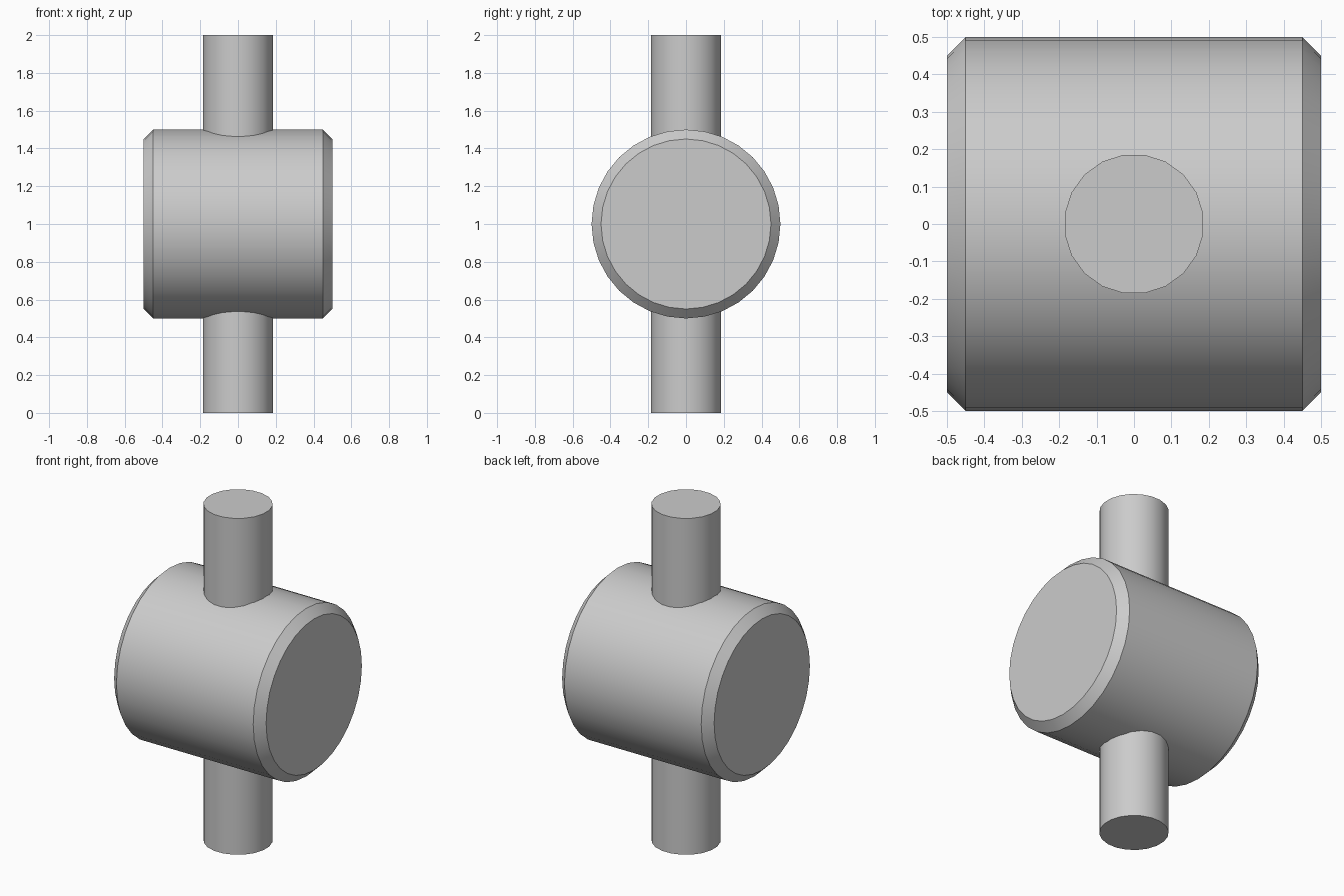
import bpy
import bmesh
from math import cos, sin, pi, radians
from mathutils import Matrix

cube = bpy.data.objects.get("Cube")
if cube:
    bpy.data.objects.remove(cube, do_unlink=True)

grey = bpy.data.materials.new("light grey metal")
grey.use_nodes = True
colour = (0.6, 0.6, 0.6, 1)
grey.diffuse_color = colour
grey.node_tree.nodes["Principled BSDF"].inputs["Base Color"].default_value = colour


def lathe(name, profile, sides, matrix, phase=0.0):
    """Closed solid of revolution about local z from (radius, height) points."""
    bm = bmesh.new()
    rings = []
    for r, z in profile:
        angles = [2 * pi * (i + phase) / sides for i in range(sides)]
        rings.append([bm.verts.new((r * cos(a), r * sin(a), z)) for a in angles])
    for low, high in zip(rings, rings[1:]):
        for i in range(sides):
            j = (i + 1) % sides
            bm.faces.new((low[i], low[j], high[j], high[i]))
    bm.faces.new(rings[0][::-1])
    bm.faces.new(rings[-1])
    bm.transform(matrix)
    mesh = bpy.data.meshes.new(name)
    bm.to_mesh(mesh)
    bm.free()
    mesh.materials.append(grey)
    obj = bpy.data.objects.new(name, mesh)
    bpy.context.collection.objects.link(obj)
    bpy.ops.object.select_all(action="DESELECT")
    obj.select_set(True)
    bpy.context.view_layer.objects.active = obj
    bpy.ops.object.shade_smooth_by_angle(angle=radians(30))
    return obj


# Chamfered drum lying along x
radius, half, chamfer = 0.5, 0.5, 0.05
lathe("drum",
      [(radius - chamfer, -half), (radius, chamfer - half),
       (radius, half - chamfer), (radius - chamfer, half)],
      32, Matrix.Translation((0, 0, 1)) @ Matrix.Rotation(pi / 2, 4, "Y"))

# Upright shaft passing through the drum
lathe("shaft", [(0.187, 0), (0.187, 2)], 20, Matrix.Identity(4), phase=0.5)
